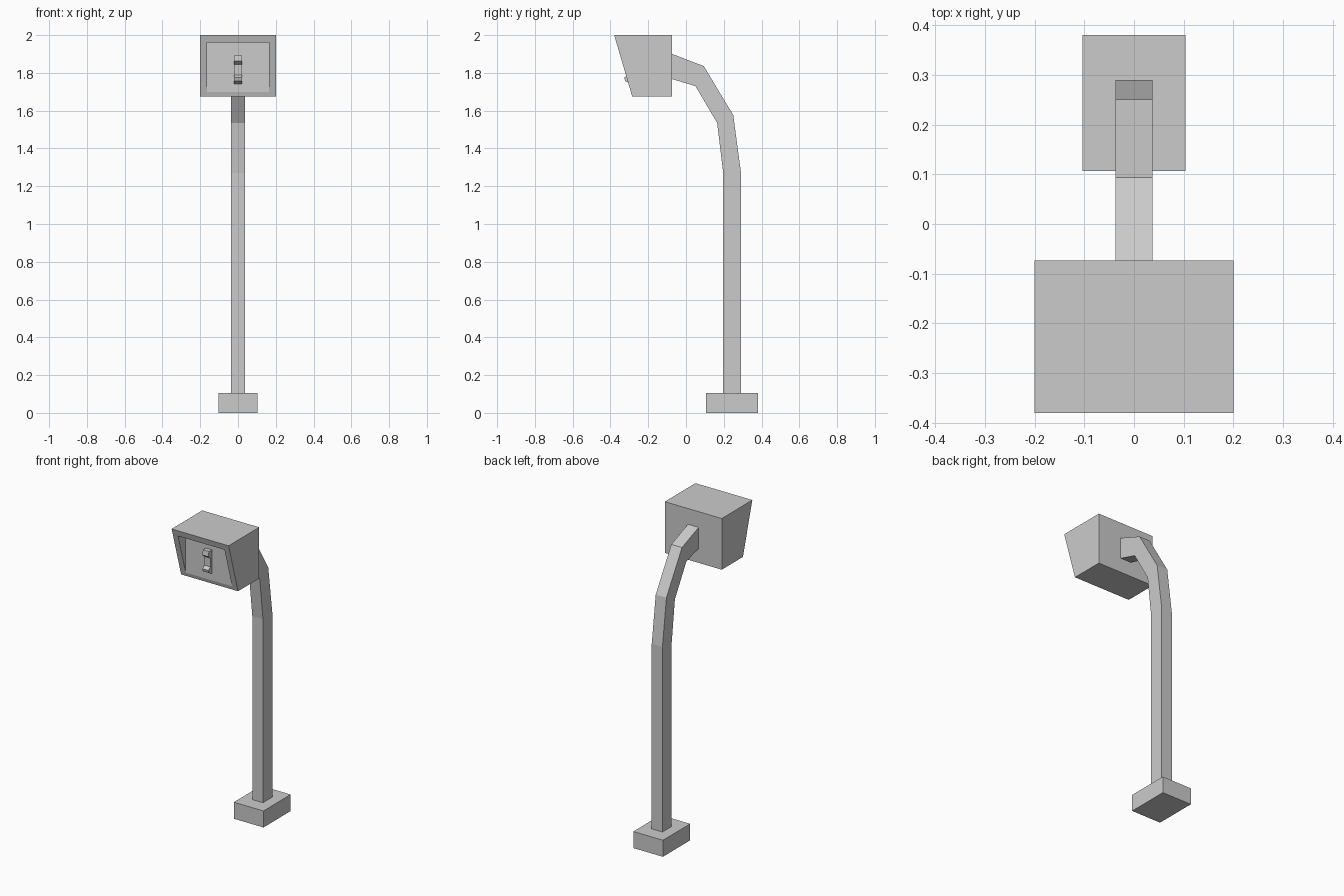
import bpy
import bmesh

cube = bpy.data.objects.get("Cube")
if cube:
    bpy.data.objects.remove(cube, do_unlink=True)

grey = bpy.data.materials.new("light_grey")
grey.use_nodes = True
colour = (0.6, 0.6, 0.6, 1)
grey.diffuse_color = colour
grey.node_tree.nodes["Principled BSDF"].inputs["Base Color"].default_value = colour


def extrude_profile(name, points, half_width):
    """Extrude a closed (y, z) outline evenly to both sides of x = 0."""
    bm = bmesh.new()
    face = bm.faces.new([bm.verts.new((-half_width, y, z)) for y, z in points])
    new = bmesh.ops.extrude_face_region(bm, geom=[face])["geom"]
    verts = [v for v in new if isinstance(v, bmesh.types.BMVert)]
    bmesh.ops.translate(bm, verts=verts, vec=(2 * half_width, 0, 0))
    bmesh.ops.recalc_face_normals(bm, faces=bm.faces)
    mesh = bpy.data.meshes.new(name)
    bm.to_mesh(mesh)
    bm.free()
    mesh.materials.append(grey)
    obj = bpy.data.objects.new(name, mesh)
    bpy.context.collection.objects.link(obj)
    return obj


# Foot block
extrude_profile("base", [(0.107, 0), (0.38, 0), (0.38, 0.105), (0.107, 0.105)], 0.104)

# Square pole bending forward to the hood
extrude_profile("pole", [
    (0.197, 0.105), (0.29, 0.105), (0.29, 1.28), (0.25, 1.577), (0.094, 1.836),
    (-0.073, 1.9), (-0.073, 1.767), (0.05, 1.73), (0.165, 1.535), (0.197, 1.27),
], 0.0375)

# Hood with a slanted front
hood = extrude_profile("hood", [
    (-0.38, 2), (-0.073, 2), (-0.073, 1.675), (-0.285, 1.675)], 0.2)

# Wedge recess in the front of the hood, with an upright back panel
panel_y = -0.292
cutter = extrude_profile("recess_cutter", [
    (panel_y, 1.96), (panel_y, 1.69), (-0.45, 1.69), (-0.45, 1.96)], 0.163)
cutter.hide_render = True
cutter.hide_viewport = True
cut = hood.modifiers.new("recess", 'BOOLEAN')
cut.operation = 'DIFFERENCE'
cut.solver = 'EXACT'
cut.object = cutter

# Handset on the panel: raised ear and mouth pieces joined by a thin grip
extrude_profile("handset", [
    (panel_y, 1.893), (panel_y - 0.03, 1.893), (panel_y - 0.035, 1.862),
    (panel_y - 0.015, 1.845), (panel_y - 0.015, 1.79),
    (panel_y - 0.035, 1.775), (panel_y - 0.03, 1.757), (panel_y, 1.742),
], 0.021)
